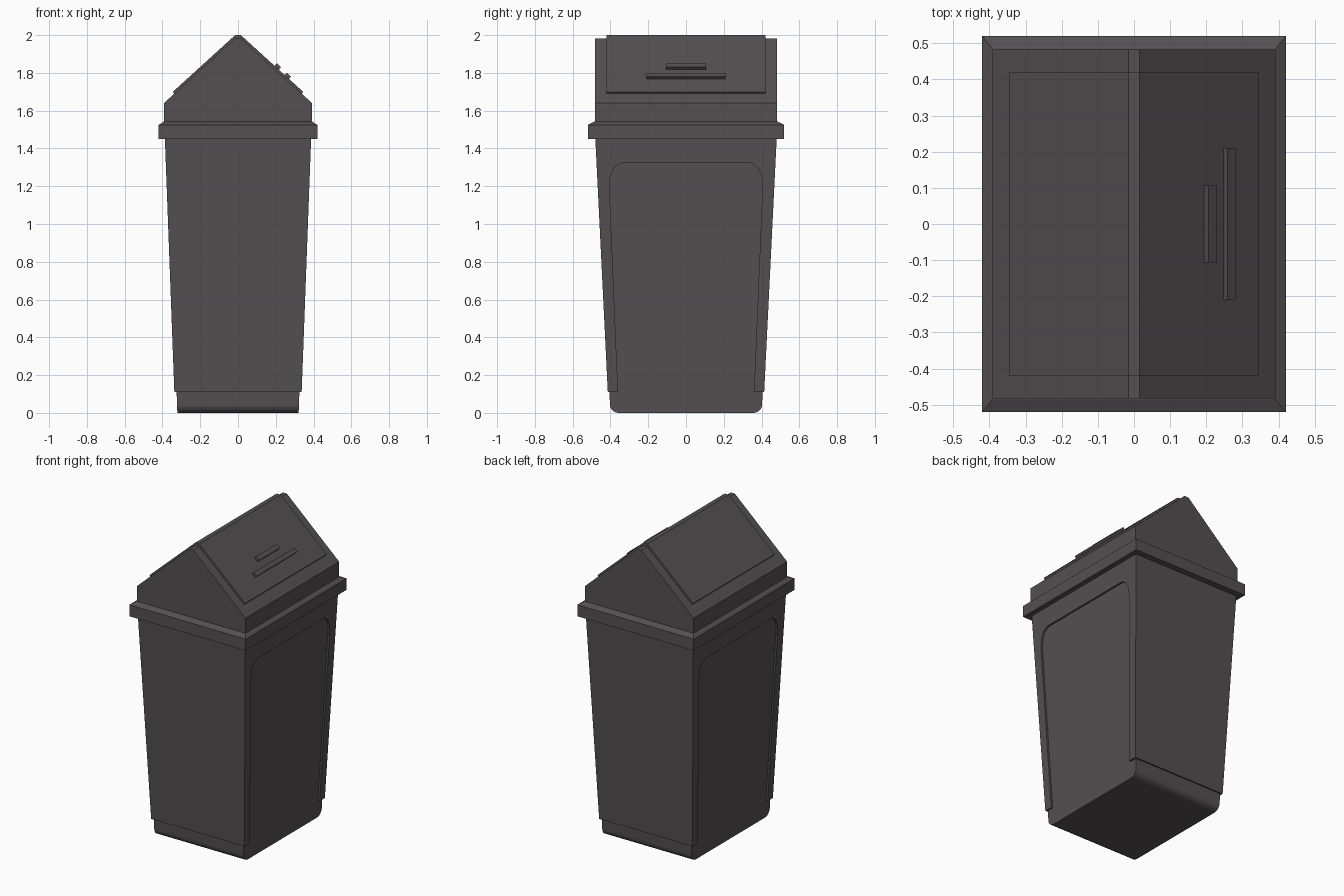
import bpy, bmesh, math

if "Cube" in bpy.data.objects:
    bpy.data.objects.remove(bpy.data.objects["Cube"])

mat = bpy.data.materials.new("dark_plastic")
mat.diffuse_color = (0.09, 0.08, 0.085, 1)
mat.use_nodes = True
mat.node_tree.nodes["Principled BSDF"].inputs["Base Color"].default_value = mat.diffuse_color


def loft(name, loops):
    """Closed solid through a stack of matching point loops."""
    bm = bmesh.new()
    rings = [[bm.verts.new(p) for p in loop] for loop in loops]
    n = len(rings[0])
    for a, b in zip(rings, rings[1:]):
        for i in range(n):
            j = (i + 1) % n
            bm.faces.new((a[i], a[j], b[j], b[i]))
    bm.faces.new(rings[0][::-1])
    bm.faces.new(rings[-1])
    bmesh.ops.recalc_face_normals(bm, faces=bm.faces)
    me = bpy.data.meshes.new(name)
    bm.to_mesh(me)
    bm.free()
    me.materials.append(mat)
    ob = bpy.data.objects.new(name, me)
    bpy.context.collection.objects.link(ob)
    return ob


def rect(hx, hy, z):
    return [(-hx, -hy, z), (hx, -hy, z), (hx, hy, z), (-hx, hy, z)]


def mirrored(half):
    """Close a half outline by mirroring its first coordinate."""
    return half + [(-a, b) for a, b in reversed(half)]


def core_x(z):
    return 0.321 + 0.054 * z / 1.45


def frame_y(z):
    return 0.414 + 0.066 * (z - 0.11) / 1.34


def along_x(name, outline, x0, x1):
    return loft(name, [[(x0(z), y, z) for y, z in outline],
                       [(x1(z), y, z) for y, z in outline]])


def along_y(name, outline, hy):
    return loft(name, [[(x, y, z) for x, z in outline] for y in (-hy, hy)])


# Inner bin body with rounded bottom edges
R = 0.045
arc = [(0.358 + R * math.cos(a), R - R * math.sin(a))
       for a in [math.pi / 2 * i / 5 for i in range(6)]]
along_x("bin_body", mirrored([(0.47, 1.46), (0.405, 0.11)] + arc),
        lambda z: -core_x(z), core_x)

# Raised front and back skins
loft("front_back_skin", [rect(core_x(z) - 0.001, frame_y(z), z) for z in (0.11, 1.46)])

# Raised frames around the recessed side panels
frame = mirrored([(frame_y(1.46), 1.46), (frame_y(0.11), 0.11), (0.36, 0.11),
                  (0.405, 1.19), (0.40, 1.26), (0.38, 1.30), (0.345, 1.323)])
for side, s in (("right", 1), ("left", -1)):
    along_x(side + "_panel_frame", frame,
            lambda z: s * (core_x(z) - 0.001), lambda z: s * (core_x(z) + 0.012))

# Rim collar
loft("rim", [rect(0.42, 0.52, 1.45), rect(0.42, 0.52, 1.525), rect(0.392, 0.485, 1.542)])

# Gabled lid
along_y("lid", mirrored([(0.015, 1.983), (0.392, 1.64), (0.392, 1.52)]), 0.483)

# Swing flap lying over the gable
along_y("swing_flap", mirrored([(0.015, 2.0), (0.345, 1.70), (0.334, 1.686), (0.012, 1.975)]), 0.42)

# Grip bars on the right slope
t = math.atan2(0.30, 0.33)
for name, cx, cz, hy in (("long_grip", 0.26, 1.779, 0.21), ("short_grip", 0.207, 1.829, 0.107)):
    bar = [(cx + u * math.cos(t) + v * math.sin(t), cz - u * math.sin(t) + v * math.cos(t))
           for u, v in ((-0.015, -0.015), (0.015, -0.015), (0.015, 0.015), (-0.015, 0.015))]
    along_y(name, bar, hy)
